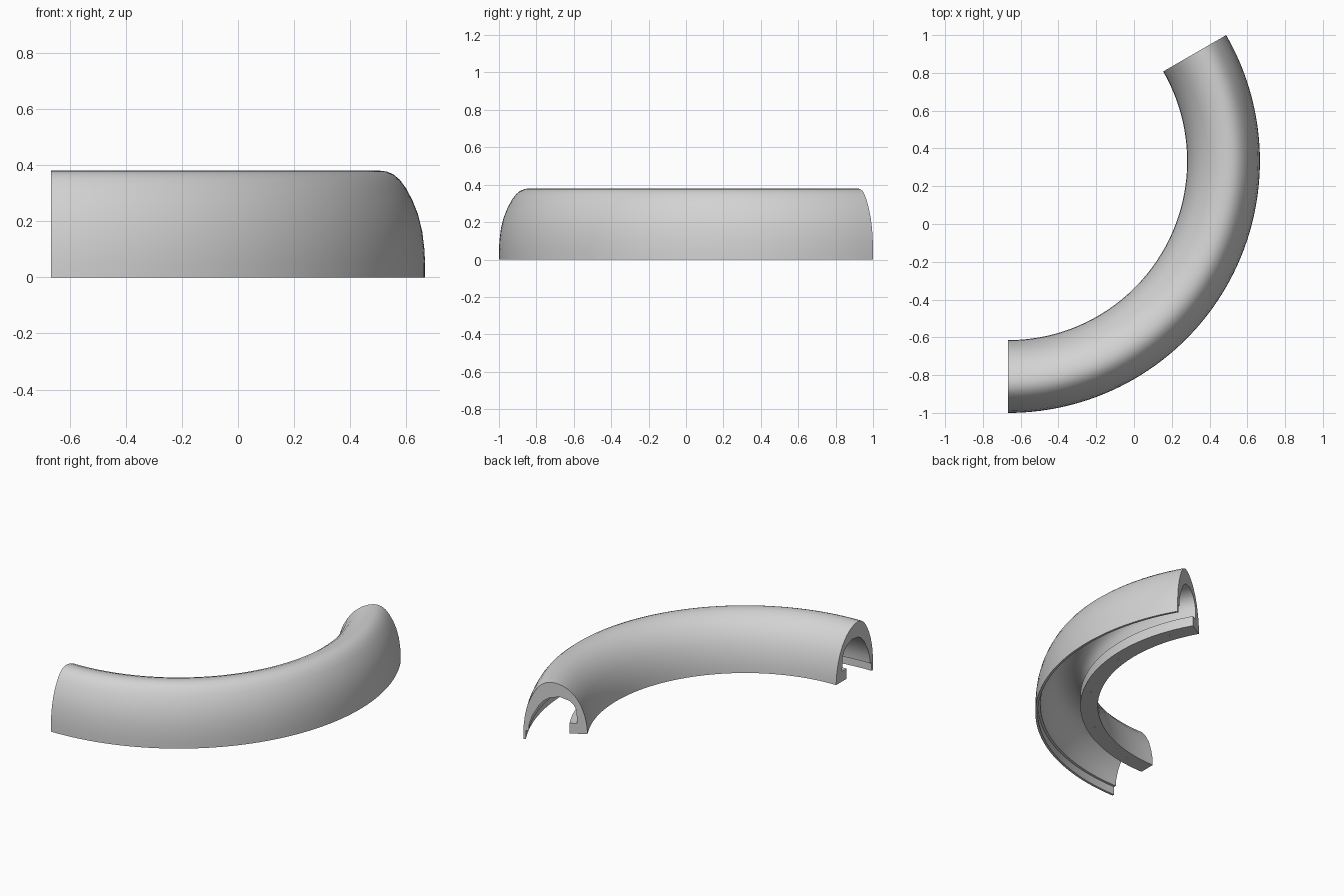
import bpy, bmesh, math
from mathutils import Vector

cube = bpy.data.objects.get("Cube")
if cube:
    bpy.data.objects.remove(cube, do_unlink=True)

# Bend centre and sweep; the inner foot stops above the ground
CX, CY = -0.6667, 0.3333
START, END, STEPS = -90, 30, 64
FOOT_Z = 0.047

grey = bpy.data.materials.new("light_grey")
grey.use_nodes = True
colour = (0.65, 0.65, 0.65, 1)
grey.diffuse_color = colour
grey.node_tree.nodes["Principled BSDF"].inputs["Base Color"].default_value = colour

# Cross-section as (radius, height): outer skin, then hollow inside
skin = [(0.948, FOOT_Z), (0.951, 0.10), (0.964, 0.165), (0.985, 0.228), (1.015, 0.283),
        (1.055, 0.329), (1.098, 0.360), (1.14, 0.376), (1.172, 0.38), (1.197, 0.377),
        (1.22, 0.367), (1.243, 0.348), (1.265, 0.318), (1.288, 0.275),
        (1.308, 0.225), (1.323, 0.165), (1.331, 0.10), (1.3333, 0.05), (1.3333, 0)]
hollow = [(1.318, 0), (1.318, 0.055), (1.302, 0.055), (1.298, 0.10), (1.28, 0.155),
          (1.237, 0.23), (1.21, 0.258), (1.177, 0.277), (1.116, 0.286),
          (1.056, 0.262), (1.03, 0.235), (1.014, 0.20), (1.011, 0.115),
          (1.056, 0.115), (1.056, FOOT_Z)]
profile = skin + hollow


def polar(radius, degrees, z):
    a = math.radians(degrees)
    return Vector((CX + radius * math.cos(a), CY + radius * math.sin(a), z))


# Curved cover: sweep the cross-section around the bend
bm = bmesh.new()
rings = []
for i in range(STEPS + 1):
    angle = START + (END - START) * i / STEPS
    rings.append([bm.verts.new(polar(r, angle, z)) for r, z in profile])
n = len(profile)
for a, b in zip(rings, rings[1:]):
    for j in range(n):
        k = (j + 1) % n
        bm.faces.new((a[j], a[k], b[k], b[j]))
bm.faces.new(rings[0])
bm.faces.new(rings[-1])
bmesh.ops.recalc_face_normals(bm, faces=bm.faces)
mesh = bpy.data.meshes.new("curved_cover")
bm.to_mesh(mesh)
bm.free()
mesh.materials.append(grey)
cover = bpy.data.objects.new("curved_cover", mesh)
bpy.context.collection.objects.link(cover)

# Small blind screw holes under the inner foot
bm = bmesh.new()
for angle in (-80, -55, -30, -5, 20):
    made = bmesh.ops.create_cone(bm, cap_ends=True, segments=12, radius1=0.006,
                                 radius2=0.006, depth=0.08)
    bmesh.ops.translate(bm, verts=made["verts"], vec=polar(1.003, angle, FOOT_Z))
cut_mesh = bpy.data.meshes.new("hole_cutter")
bm.to_mesh(cut_mesh)
bm.free()
cut_mesh.materials.append(grey)
cutter = bpy.data.objects.new("hole_cutter", cut_mesh)
bpy.context.collection.objects.link(cutter)
cutter.hide_render = True

bpy.ops.object.select_all(action="DESELECT")
cover.select_set(True)
bpy.context.view_layer.objects.active = cover
mod = cover.modifiers.new("screw_holes", "BOOLEAN")
mod.operation = "DIFFERENCE"
mod.solver = "EXACT"
mod.object = cutter
bpy.ops.object.modifier_apply(modifier=mod.name)
bpy.data.objects.remove(cutter, do_unlink=True)

bpy.ops.object.shade_smooth_by_angle(angle=math.radians(32))
